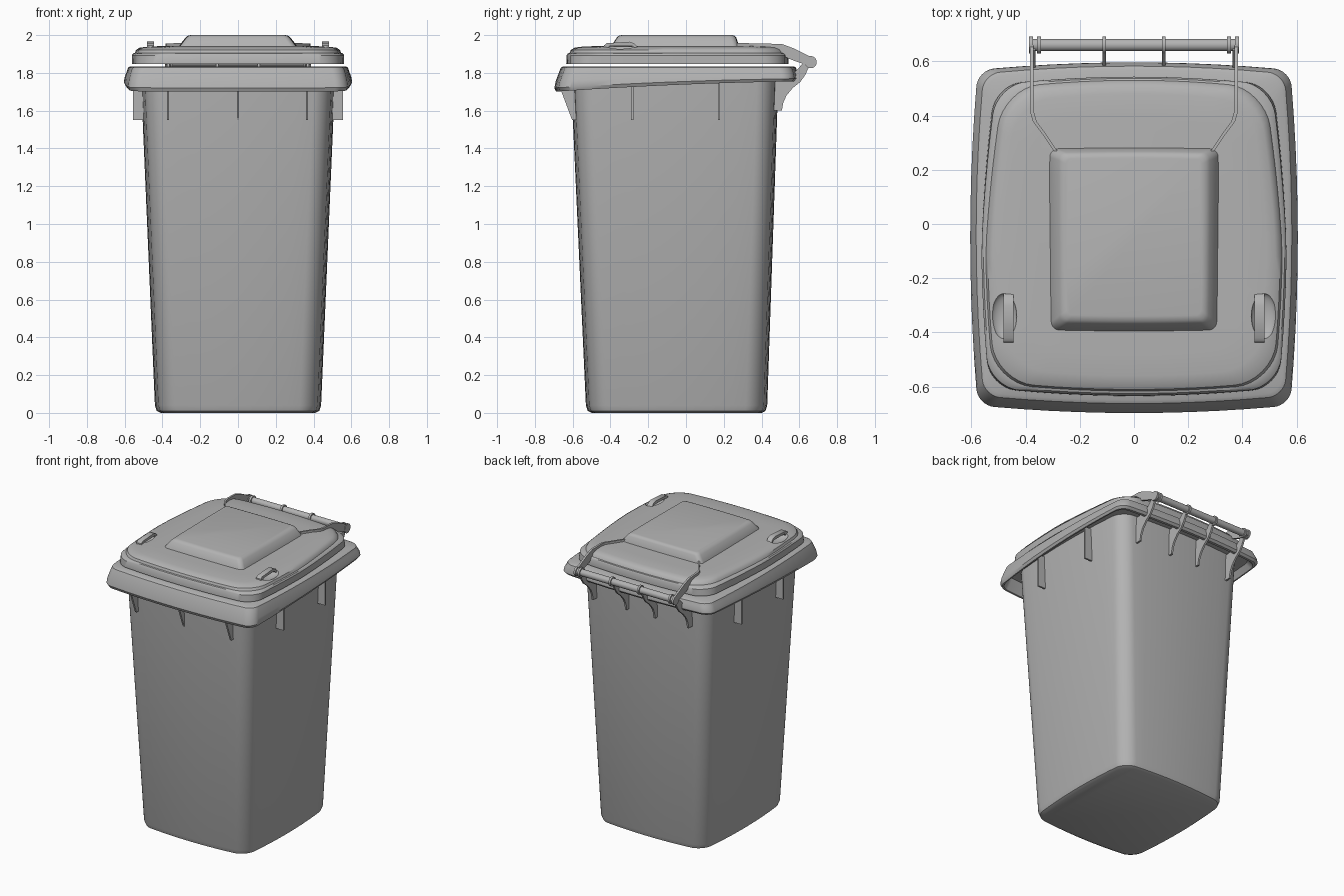
import bpy, bmesh, math
from mathutils import Vector

if "Cube" in bpy.data.objects:
    bpy.data.objects.remove(bpy.data.objects["Cube"])

grey = bpy.data.materials.new("dark_grey_plastic")
grey.diffuse_color = (.45, .45, .45, 1)
grey.use_nodes = True
grey.node_tree.nodes["Principled BSDF"].inputs["Base Color"].default_value = grey.diffuse_color


def loft(name, rings):
    """Skin a list of equal-length point rings and cap both ends."""
    bm = bmesh.new()
    vr = [[bm.verts.new(p) for p in ring] for ring in rings]
    n = len(vr[0])
    for a, b in zip(vr, vr[1:]):
        for i in range(n):
            j = (i + 1) % n
            bm.faces.new((a[i], a[j], b[j], b[i]))
    bm.faces.new(vr[0][::-1])
    bm.faces.new(vr[-1])
    bmesh.ops.recalc_face_normals(bm, faces=bm.faces)
    me = bpy.data.meshes.new(name)
    bm.to_mesh(me)
    bm.free()
    me.materials.append(grey)
    ob = bpy.data.objects.new(name, me)
    bpy.context.collection.objects.link(ob)
    return ob


def smooth(ob, deg=35):
    bpy.ops.object.select_all(action='DESELECT')
    ob.select_set(True)
    bpy.context.view_layer.objects.active = ob
    bpy.ops.object.shade_smooth_by_angle(angle=math.radians(deg))


def rim_slope(y):
    t = (y + 0.7) / 1.28
    return 0.09 * t - 0.035 * t * t


def ring(z, hx, y0, y1, r, bulge, slope=0.0, taper=0.0):
    """Rounded rectangle with bowed sides; optional rise and narrowing to the back."""
    cy, ax, ay = (y0 + y1) / 2, hx - bulge, (y1 - y0) / 2 - bulge
    pts = []
    corners = [(1, 1), (-1, 1), (-1, -1), (1, -1)]
    for k, (sx, sy) in enumerate(corners):
        for i in range(9):
            a = math.pi / 2 * (k + i / 8)
            pts.append((sx * (ax - r) + r * math.cos(a), sy * (ay - r) + r * math.sin(a)))
        nx, ny = corners[(k + 1) % 4]
        a = math.pi / 2 * (k + 1)
        end = Vector((nx * (ax - r) + r * math.cos(a), ny * (ay - r) + r * math.sin(a)))
        start = Vector(pts[-1])
        pts += [tuple(start.lerp(end, i / 10)) for i in range(1, 10)]
    out = []
    for x, y in pts:
        u, v = x / ax, y / ay
        px, py = x + bulge * u * (1 - v * v), cy + y + bulge * v * (1 - u * u)
        px *= 1 - taper * max(0, (py + 0.1) / 0.6)
        out.append((px, py, z + slope * rim_slope(py)))
    return out


def plate(name, outline, width, centre, axis='X'):
    """Extrude a (depth, z) outline sideways: along X (depth = y) or along Y (depth = x)."""
    def side(o):
        return [(o, d, z) if axis == 'X' else (d, o, z) for d, z in outline]
    return loft(name, [side(centre - width / 2), side(centre + width / 2)])


def rod(name, x, y, z, radius, length):
    bpy.ops.mesh.primitive_cylinder_add(vertices=28, radius=radius, depth=length,
                                        location=(x, y, z), rotation=(0, math.pi / 2, 0))
    ob = bpy.context.object
    ob.name = name
    ob.data.materials.append(grey)
    smooth(ob)


# Hollow body with overhanging skirt rim
body = loft("bin_body", [ring(*p) for p in [
    (0.00, .41, -.50, .40, .07, .028),
    (0.01, .43, -.52, .42, .08, .028),
    (0.04, .44, -.53, .43, .085, .028),
    (1.79, .515, -.61, .49, .085, .028),
    (1.79, .56, -.655, .54, .06, .025),
    (1.70, .585, -.675, .565, .06, .025, 1),
    (1.70, .595, -.688, .583, .06, .028, 1),
    (1.72, .604, -.697, .596, .06, .028, .9),
    (1.755, .60, -.69, .595, .06, .028, .6),
    (1.81, .588, -.67, .588, .06, .028),
    (1.828, .582, -.662, .582, .06, .028),
    (1.835, .57, -.65, .57, .06, .028),
    (1.835, .51, -.59, .50, .13, .025, 0, .07),
    (1.75, .485, -.58, .46, .10, .025, 0, .03),
    (0.03, .42, -.51, .41, .07, .028)]])
smooth(body)

# Lid shell with lip and soft crown
lid = loft("lid", [ring(*p) for p in [
    (1.875, .45, -.52, .44, .12, .03, 0, .06),
    (1.875, .53, -.60, .515, .11, .03, 0, .05),
    (1.848, .545, -.62, .53, .10, .03, 0, .04),
    (1.848, .563, -.634, .543, .10, .03, 0, .04),
    (1.893, .563, -.632, .543, .11, .03, 0, .05),
    (1.903, .556, -.625, .537, .125, .03, 0, .06),
    (1.906, .547, -.616, .53, .14, .03, 0, .07),
    (1.922, .54, -.61, .522, .14, .03, 0, .07),
    (1.933, .522, -.59, .505, .14, .03, 0, .07),
    (1.938, .49, -.56, .48, .13, .03, 0, .07),
    (1.942, .41, -.48, .40, .10, .03, 0, .07)]])

# Finger recesses scooped from the lid, with a grip bar over each
for s in (1, -1):
    bpy.ops.mesh.primitive_uv_sphere_add(segments=32, ring_count=16, radius=1,
                                         location=(s * .48, -.34, 1.942))
    cutter = bpy.context.object
    cutter.scale = (.048, .085, .03)
    cutter.data.materials.append(grey)
    mod = lid.modifiers.new("recess", 'BOOLEAN')
    mod.operation, mod.solver, mod.object = 'DIFFERENCE', 'EXACT', cutter
    bpy.context.view_layer.objects.active = lid
    bpy.ops.object.modifier_apply(modifier="recess")
    bpy.data.objects.remove(cutter)
    smooth(plate("grip_bar", [
        (-.44, 1.915), (-.435, 1.945), (-.42, 1.957), (-.30, 1.965), (-.275, 1.957),
        (-.255, 1.935), (-.258, 1.918), (-.285, 1.944), (-.405, 1.942), (-.418, 1.915)],
        .038, s * .463))
smooth(lid)

# Raised panel on the lid
smooth(loft("lid_panel", [ring(*p, 0, -.03) for p in [
    (1.925, .312, -.398, .285, .03, .004),
    (1.945, .308, -.394, .28, .03, .004),
    (1.985, .278, -.368, .267, .028, .004),
    (1.996, .266, -.358, .258, .025, .004),
    (2.00, .25, -.34, .245, .02, .004)]]), 40)

# Lid arms running from the panel to the hinge
arm_path = [(.29, .27, 1.957, 1.93), (.33, .33, 1.957, 1.93), (.366, .378, 1.956, 1.925),
            (.375, .41, 1.956, 1.92), (.377, .51, 1.952, 1.89), (.377, .57, 1.93, 1.865),
            (.377, .66, 1.885, 1.835)]
for s in (1, -1):
    smooth(loft("hinge_arm", [
        [(s * x - .007, y, t), (s * x + .007, y, t), (s * x + .007, y, b), (s * x - .007, y, b)]
        for x, y, t, b in arm_path]))

# Hinge handle tube with collars
rod("handle_tube", 0, .66, 1.857, .023, .77)
for x in (.11, .35, .38):
    for s in (1, -1):
        rod("handle_collar", s * x, .66, 1.857, .032, .014)

# Curved rear brackets carrying the tube
for x in (-.37, -.11, .11, .37):
    smooth(plate("rear_bracket", [
        (.46, 1.60), (.508, 1.60), (.514, 1.64), (.532, 1.68), (.565, 1.72), (.605, 1.752),
        (.632, 1.79), (.65, 1.83), (.68, 1.84), (.68, 1.865), (.64, 1.875), (.60, 1.83),
        (.56, 1.79), (.46, 1.78)], .013, x))

# Stiffening ribs under the rim: front and both sides
for x in (-.37, 0, .365):
    plate("front_rib", [(-.57, 1.55), (-.603, 1.55), (-.665, 1.715), (-.57, 1.78)], .012, x)
for y in (-.285, .175):
    for s in (1, -1):
        plate("side_rib", [(s * .48, 1.55), (s * .556, 1.55), (s * .556, 1.78),
                           (s * .48, 1.78)], .012, y, 'Y')
